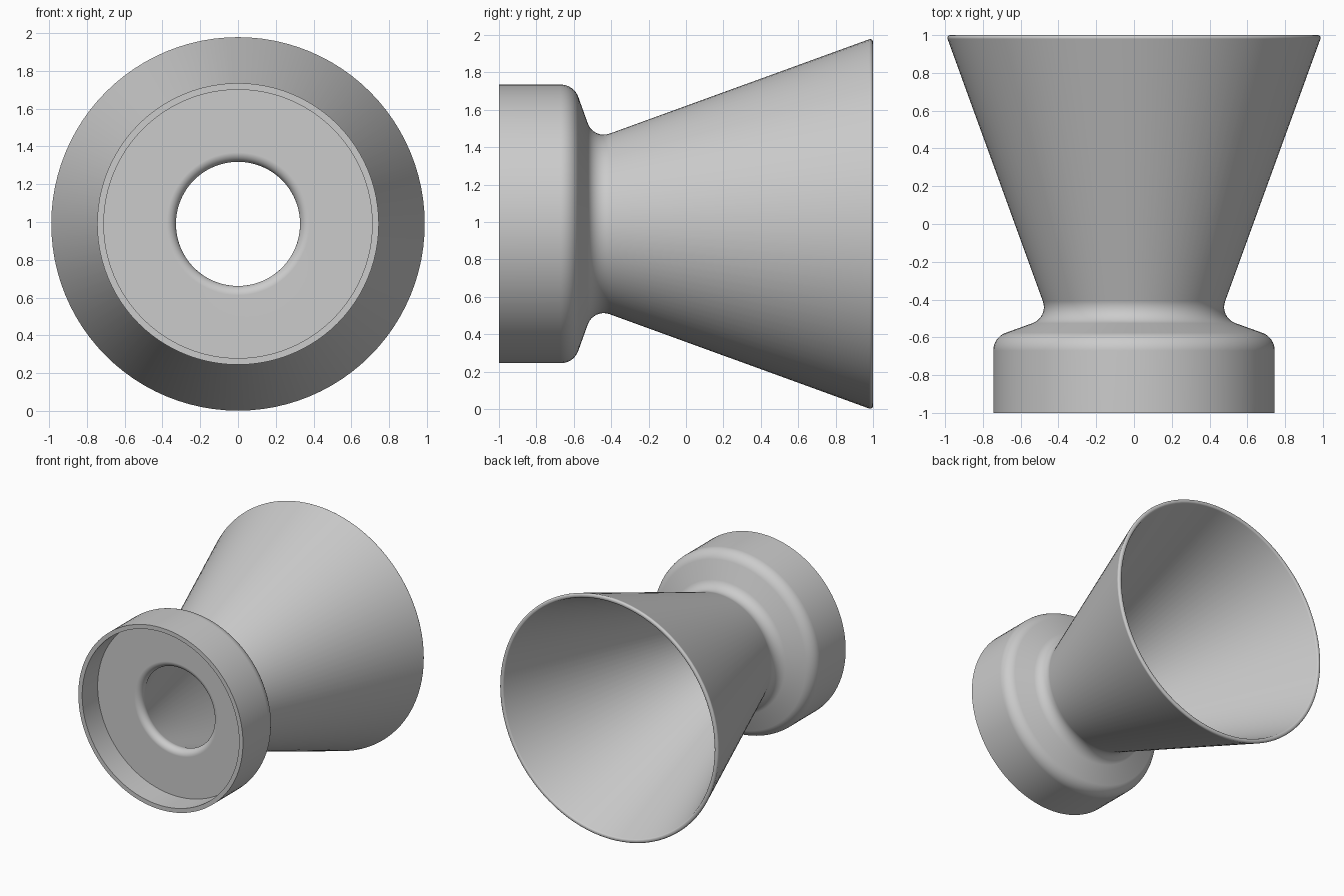
import bpy, bmesh
from math import cos, sin, radians, tau
from mathutils import Vector, Matrix

cube = bpy.data.objects.get("Cube")
if cube:
    bpy.data.objects.remove(cube, do_unlink=True)

SEGMENTS = 96
AXIS_HEIGHT = 0.99


def arc(y, r, radius, start, end, steps=8):
    """Fillet points (y, r); angles in degrees, 0 = back, 90 = outward."""
    angles = [radians(start + (end - start) * i / steps) for i in range(steps + 1)]
    return [(y + radius * cos(a), r + radius * sin(a)) for a in angles]


# Closed wall section: (position along y, radius)
profile = [(-0.8, 0.71), (-1, 0.71), (-1, 0.745)]        # socket recess and front rim
profile += arc(-0.67, 0.645, 0.1, 90, 20)                # rounded shoulder
profile += arc(-0.44, 0.567, 0.09, 200, 290)             # neck fillet
profile += arc(0.985, 0.973, 0.015, 110, 0, 6)           # outer lip of the flare
profile += arc(0.985, 0.9685, 0.015, 0, -70, 4)          # inner lip of the flare
profile += arc(-0.75, 0.378, 0.05, 290, 180)             # throat opening

# Revolve the section about the y axis
bm = bmesh.new()
rings = []
for i in range(SEGMENTS):
    turn = Matrix.Rotation(tau * i / SEGMENTS, 3, 'Y')
    rings.append([bm.verts.new(turn @ Vector((0, y, r))) for y, r in profile])
count = len(profile)
for i, ring in enumerate(rings):
    following = rings[(i + 1) % SEGMENTS]
    for j in range(count):
        k = (j + 1) % count
        bm.faces.new((ring[j], ring[k], following[k], following[j]))
bmesh.ops.recalc_face_normals(bm, faces=bm.faces)

mesh = bpy.data.meshes.new("flared_funnel")
bm.to_mesh(mesh)
bm.free()
funnel = bpy.data.objects.new("flared_funnel", mesh)
funnel.location.z = AXIS_HEIGHT
bpy.context.collection.objects.link(funnel)

# Single grey material
grey = bpy.data.materials.new("plain_grey")
grey.use_nodes = True
colour = (0.6, 0.6, 0.6, 1)
grey.diffuse_color = colour
grey.node_tree.nodes["Principled BSDF"].inputs["Base Color"].default_value = colour
mesh.materials.append(grey)

# Smooth shading with crisp rim edges and flat recess floor
bpy.ops.object.select_all(action='DESELECT')
funnel.select_set(True)
bpy.context.view_layer.objects.active = funnel
bpy.ops.object.shade_smooth_by_angle(angle=radians(35))
weighted = funnel.modifiers.new("weighted_normals", 'WEIGHTED_NORMAL')
weighted.keep_sharp = True
